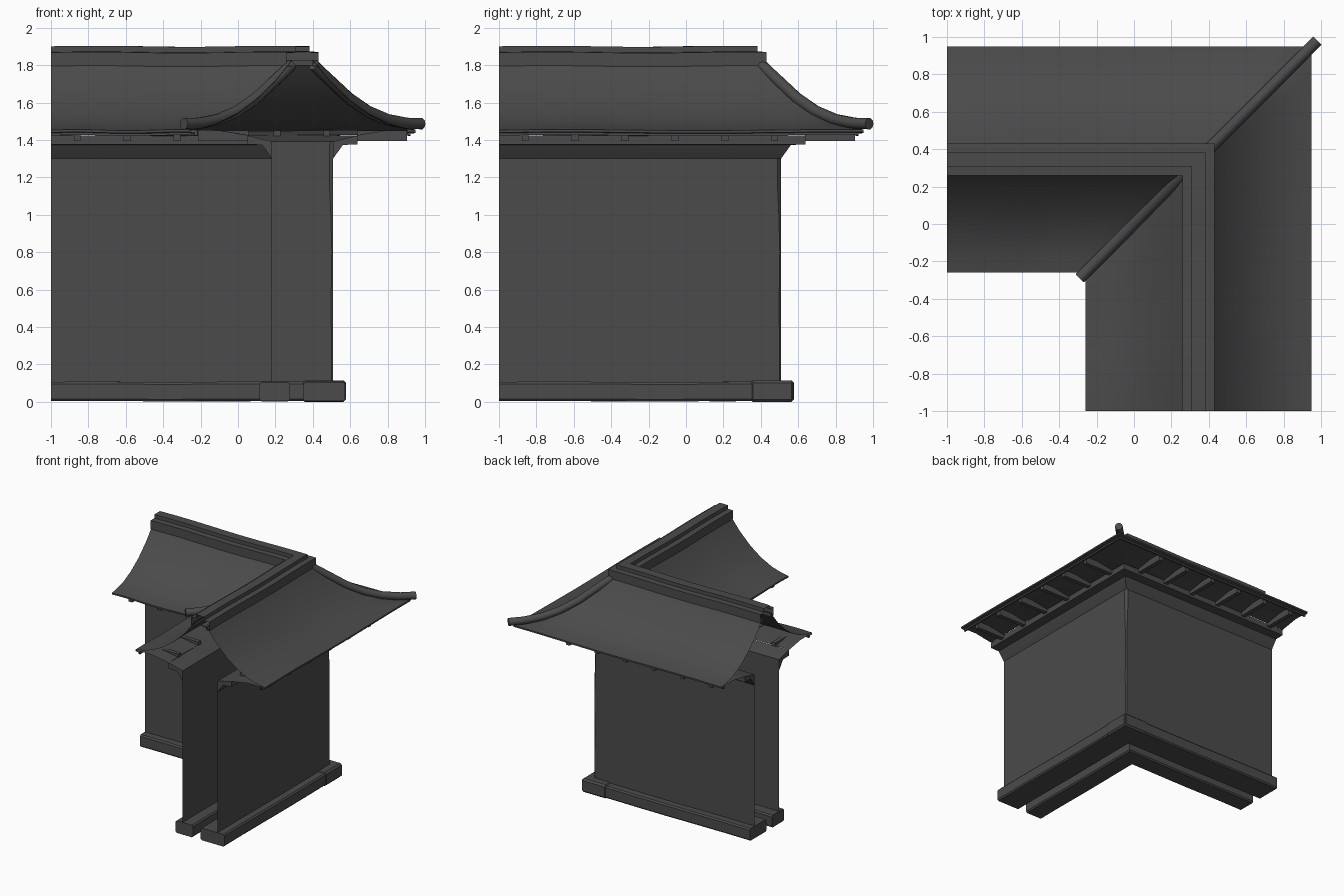
import bpy, bmesh, math, random

if "Cube" in bpy.data.objects:
    bpy.data.objects.remove(bpy.data.objects["Cube"])

random.seed(4)
C = 0.345      # ridge line offset of both arms
END = -1.0     # open end of both arms

DARK = bpy.data.materials.new("dark_grey")
DARK.diffuse_color = (0.07, 0.07, 0.07, 1)
DARK.use_nodes = True
DARK.node_tree.nodes["Principled BSDF"].inputs["Base Color"].default_value = DARK.diffuse_color


def finish(name, bm, angle=30):
    bmesh.ops.recalc_face_normals(bm, faces=bm.faces)
    me = bpy.data.meshes.new(name)
    bm.to_mesh(me)
    bm.free()
    me.materials.append(DARK)
    ob = bpy.data.objects.new(name, me)
    bpy.context.collection.objects.link(ob)
    bpy.ops.object.select_all(action='DESELECT')
    ob.select_set(True)
    bpy.context.view_layer.objects.active = ob
    bpy.ops.object.shade_smooth_by_angle(angle=math.radians(angle))
    return ob


def path(d, segs, chamfer=0.0):
    """L-shaped path offset by d from the ridge line."""
    k = C + d
    stop = k - chamfer
    arm = [END + (stop - END) * i / segs for i in range(segs + 1)]
    pts = [(x, k) for x in arm]
    back = [(k, y) for y in reversed(arm)]
    return pts + (back if chamfer else back[1:])


def sweep(name, profile, segs=1, closed=False, wobble=0.0, chamfer=0.0, angle=30):
    bm = bmesh.new()
    rows = []
    for d, z in profile:
        ch = chamfer * random.uniform(0.4, 1.5) if chamfer else 0
        pts = path(d, segs, ch)
        row = []
        for i, (x, y) in enumerate(pts):
            t = min(i, len(pts) - 1 - i) / segs
            row.append(bm.verts.new((x, y, z + wobble * math.sin(t * 8.5))))
        rows.append(row)
    n = len(rows)
    for i in range(n if closed else n - 1):
        a, b = rows[i], rows[(i + 1) % n]
        for j in range(len(a) - 1):
            bm.faces.new((a[j], a[j + 1], b[j + 1], b[j]))
    if closed:
        for j in (0, -1):
            bm.faces.new([r[j] for r in rows])
    return finish(name, bm, angle)


def block(name, x0, x1, y0, y1, z0, z1, bevel=0.0):
    bm = bmesh.new()
    bmesh.ops.create_cube(bm, size=1)
    for v in bm.verts:
        v.co = ((x0 + x1) / 2 + v.co.x * (x1 - x0),
                (y0 + y1) / 2 + v.co.y * (y1 - y0),
                (z0 + z1) / 2 + v.co.z * (z1 - z0))
    if bevel:
        bmesh.ops.bevel(bm, geom=bm.edges[:], offset=bevel, segments=1, affect='EDGES')
    return finish(name, bm)


# curved half-section of the roof, from ridge to eave, turned under to the soffit
SLOPE = [(.06, 1.825), (.085, 1.79), (.15, 1.71), (.25, 1.613), (.35, 1.54),
         (.45, 1.49), (.53, 1.466), (.605, 1.453)]
LIP = [(.605, 1.44), (.576, 1.437), (.576, 1.424), (.562, 1.424), (.562, 1.45),
       (.45, 1.45), (.295, 1.424)]
# solid plaster flare with the stepped cornice on top
CORNICE = [(.163, 1.30), (.212, 1.368), (.215, 1.374), (.295, 1.376),
           (.295, 1.424), (.163, 1.392)]

for side, s in (("outer", 1), ("inner", -1)):
    def m(p):
        return [(s * d, z) for d, z in p]

    sweep("roof_slope_" + side, m(SLOPE + LIP), segs=14, wobble=0.003)
    sweep("cornice_" + side, m(CORNICE), closed=True)

    # thin wall skin, worn edge on the outer corner
    heights = [.08, .3, .5, .68, .8, 1.0, 1.18, 1.31, 1.392]
    sweep("wall_" + side, m([(.163, z) for z in heights]),
          chamfer=0.014 if s > 0 else 0)

    # foundation stones
    b = 0.01
    lo, hi = (.005, .228) if s > 0 else (.067, .23)
    sweep("base_stone_" + side,
          m([(lo + b, 0.004), (hi - b, 0.004), (hi, .015), (hi, .095), (hi - b, .107),
             (lo + b, .107), (lo, .095), (lo, .015)]),
          segs=6, closed=True, wobble=0.0015)

    # rafters under the eave, on both arms
    stations = [-.86 + .267 * i for i in range(6 if s > 0 else 3)]
    for i, t in enumerate(stations):
        a, e = sorted((C + s * .29, C + s * .558))
        block(f"rafter_back_{side}_{i}", t - .018, t + .018, a, e, 1.396, 1.452)
        block(f"rafter_side_{side}_{i}", a, e, t - .018, t + .018, 1.396, 1.452)

    # round hip roll following the roof along the diagonal
    cu = bpy.data.curves.new("hip_roll_" + side, 'CURVE')
    cu.dimensions = '3D'
    cu.bevel_depth = 0.031
    cu.bevel_resolution = 3
    cu.use_fill_caps = True
    cu.materials.append(DARK)
    roll = [(.06, 1.80), (.085, 1.775), (.15, 1.715), (.25, 1.622), (.35, 1.553),
            (.45, 1.51), (.55, 1.49), (.635, 1.487)]
    sp = cu.splines.new('POLY')
    sp.points.add(len(roll) - 1)
    for p, (d, z) in zip(sp.points, roll):
        p.co = (C + s * d, C + s * d, z, 1)
    ob = bpy.data.objects.new("hip_roll_" + side, cu)
    bpy.context.collection.objects.link(ob)
    bpy.ops.object.select_all(action='DESELECT')
    ob.select_set(True)
    bpy.context.view_layer.objects.active = ob
    bpy.ops.object.convert(target='MESH')
    bpy.ops.object.shade_smooth_by_angle(angle=math.radians(40))

# larger stone at the outer corner
block("corner_stone", .343, .578, .343, .578, 0, .115, bevel=0.014)

# stepped ridge cap, open underneath
half = [(.055, 1.825), (.055, 1.795), (.085, 1.795), (.085, 1.868), (.038, 1.87), (.038, 1.901)]
sweep("ridge_cap", half + [(-d, z) for d, z in reversed(half)], segs=14, wobble=0.003)
